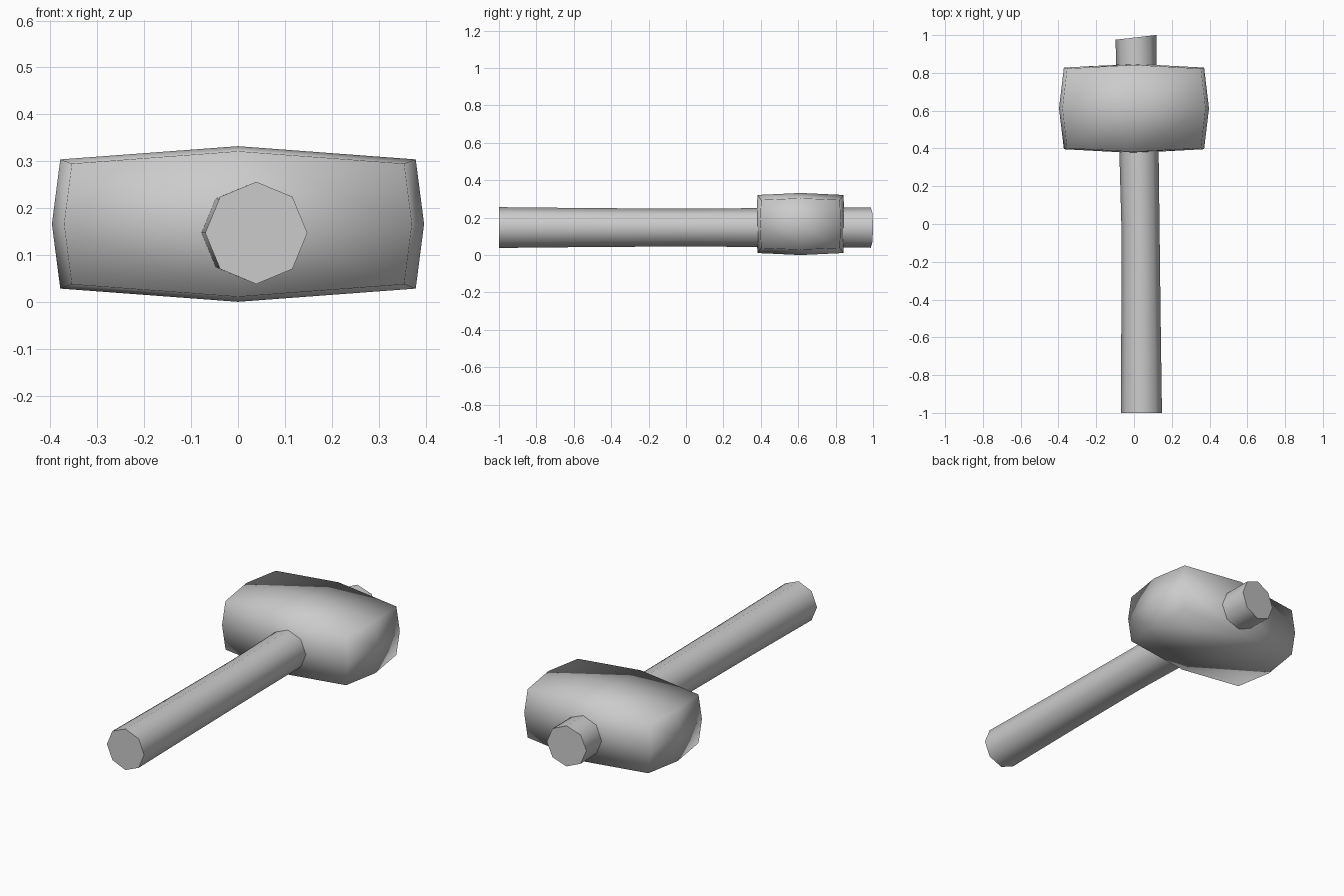
import bpy
import bmesh
import math
from mathutils import Vector

if "Cube" in bpy.data.objects:
    bpy.data.objects.remove(bpy.data.objects["Cube"], do_unlink=True)

GREY = (0.6, 0.6, 0.6, 1.0)
grey = bpy.data.materials.new("plain grey")
grey.use_nodes = True
grey.diffuse_color = GREY
grey.node_tree.nodes["Principled BSDF"].inputs["Base Color"].default_value = GREY


def add_object(name, bm):
    bmesh.ops.recalc_face_normals(bm, faces=bm.faces)
    mesh = bpy.data.meshes.new(name)
    bm.to_mesh(mesh)
    bm.free()
    mesh.materials.append(grey)
    obj = bpy.data.objects.new(name, mesh)
    bpy.context.collection.objects.link(obj)
    return obj


# Head: a cube with one cut per edge, bulging at the middle of each side
HEAD_CENTRE = Vector((0, 0.612, 0.166))
bm = bmesh.new()
bmesh.ops.create_cube(bm, size=2)
bmesh.ops.subdivide_edges(bm, edges=bm.edges[:], cuts=1, use_grid_fill=True)
for v in bm.verts:
    x, y, z = v.co
    xx, yy, zz = x * x, y * y, z * z
    v.co = HEAD_CENTRE + Vector((
        0.397 * x * (1 - 0.045 * zz) * (1 - 0.065 * yy),
        0.236 * y * (1 - 0.085 * xx) * (1 - 0.025 * zz),
        0.166 * z * (1 - 0.17 * xx) * (1 - 0.065 * yy)))
for f in bm.faces:
    f.smooth = True
add_object("mallet_head", bm)

# Handle: eight-sided rings along a slightly bent, waisted shaft
SIDES = 8
HANDLE_Z = 0.147
# (y, centre x, radius, slant of the ring)
RINGS = [
    (-1.0, 0.039, 0.109, 0.0),
    (-0.5, 0.037, 0.104, 0.0),
    (0.0, 0.034, 0.101, 0.02),
    (0.4, 0.026, 0.104, 0.05),
    (0.85, 0.013, 0.107, 0.09),
    (0.988, 0.010, 0.108, 0.115),
]
bm = bmesh.new()
loops = []
for y, cx, radius, slant in RINGS:
    loop = []
    for i in range(SIDES):
        a = math.tau * i / SIDES
        dx = radius * math.cos(a)
        loop.append(bm.verts.new((cx + dx, y + slant * dx, HANDLE_Z + radius * math.sin(a))))
    loops.append(loop)
for near, far in zip(loops, loops[1:]):
    for i in range(SIDES):
        j = (i + 1) % SIDES
        bm.faces.new((near[i], near[j], far[j], far[i])).smooth = True
# Flat ends
bm.faces.new(loops[0])
bm.faces.new(loops[-1])
add_object("handle", bm)
